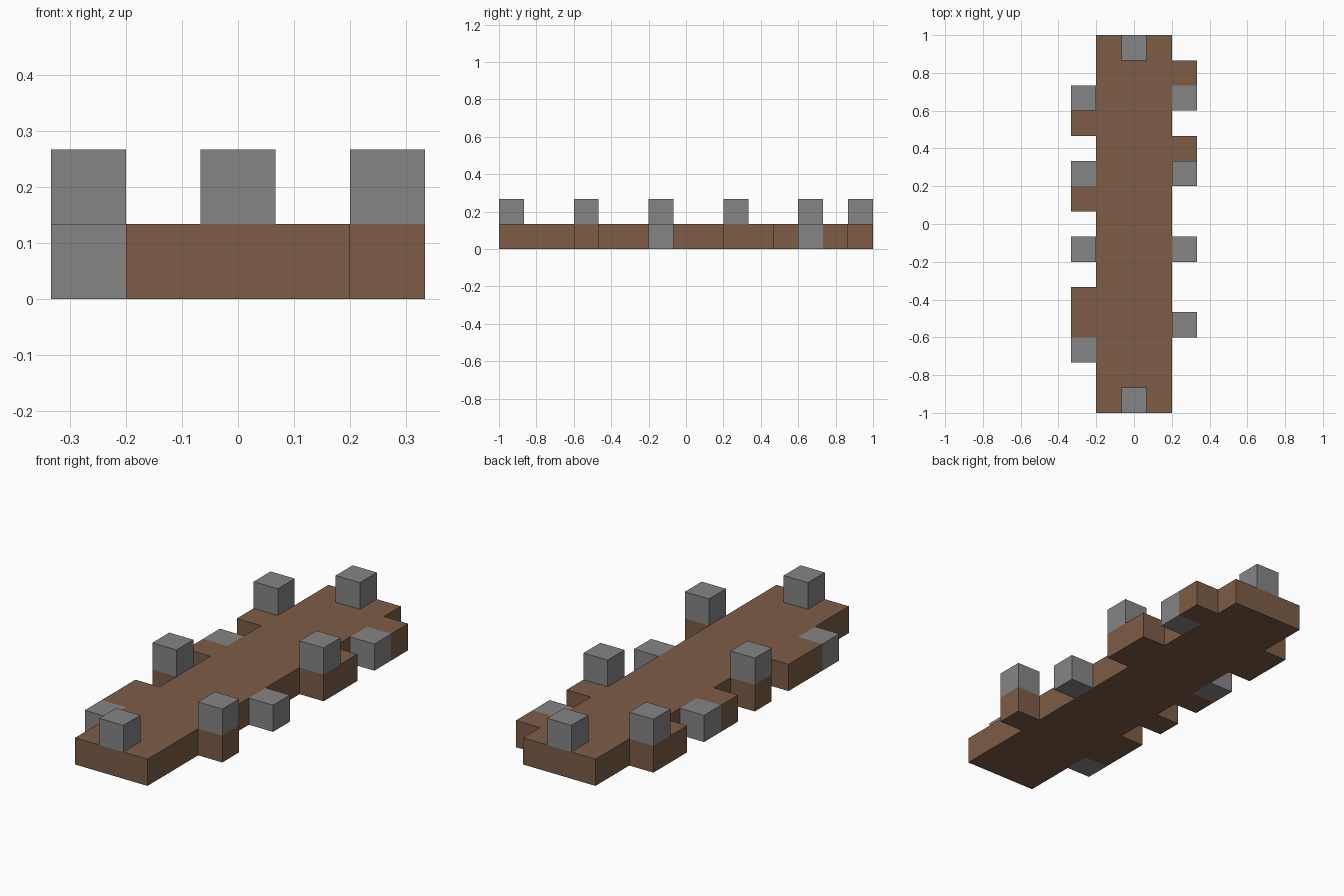
import bpy, bmesh
from mathutils import Matrix, Vector

U = 2 / 15  # edge length of one block

cube = bpy.data.objects.get("Cube")
if cube:
    bpy.data.objects.remove(cube, do_unlink=True)


def material(name, rgb):
    mat = bpy.data.materials.new(name)
    mat.use_nodes = True
    colour = (*rgb, 1)
    mat.diffuse_color = colour
    bsdf = next(n for n in mat.node_tree.nodes if n.type == "BSDF_PRINCIPLED")
    bsdf.inputs["Base Color"].default_value = colour
    return mat


def finish(name, bm, mat):
    bmesh.ops.recalc_face_normals(bm, faces=bm.faces)
    mesh = bpy.data.meshes.new(name)
    bm.to_mesh(mesh)
    bm.free()
    mesh.materials.append(mat)
    obj = bpy.data.objects.new(name, mesh)
    bpy.context.collection.objects.link(obj)
    return obj


def centre(col, row, level):
    """Centre of a block: column from the middle, row from the front."""
    return Vector((col * U, (row - 7) * U, (level + 0.5) * U))


def deck(name, cells, mat):
    """One slab whose outline follows the given cells."""
    bm = bmesh.new()
    for col, row in cells:
        c = centre(col, row, -0.5)
        corners = [(-1, -1), (1, -1), (1, 1), (-1, 1)]
        bm.faces.new([bm.verts.new(c + Vector((x, y, 0)) * U / 2) for x, y in corners])
    bmesh.ops.remove_doubles(bm, verts=bm.verts, dist=0.001)
    bmesh.ops.dissolve_limit(bm, angle_limit=0.01, verts=bm.verts, edges=bm.edges)
    grown = bmesh.ops.extrude_face_region(bm, geom=bm.faces[:], use_keep_orig=True)
    top = [v for v in grown["geom"] if isinstance(v, bmesh.types.BMVert)]
    bmesh.ops.translate(bm, verts=top, vec=(0, 0, U))
    return finish(name, bm, mat)


def block(name, col, row, level, mat):
    bm = bmesh.new()
    bmesh.ops.create_cube(bm, size=U, matrix=Matrix.Translation(centre(col, row, level)))
    return finish(name, bm, mat)


brown = material("brown_wood", (0.205, 0.107, 0.061))
grey = material("grey_stone", (0.235, 0.235, 0.235))

# Wooden deck with side ledges
ledges = {2: (3, 9, 10, 13), -2: (3, 4, 6, 8, 11, 12)}
cells = [(col, row) for col in (-1, 0, 1) for row in range(15)]
cells += [(col, row) for col, rows in ledges.items() for row in rows]
deck("deck", cells, brown)

# Raised stone blocks, on both ends and on the ledges
block("front_end_block", 0, 0, 1, grey)
block("back_end_block", 0, 14, 1, grey)
raised = {2: (3, 9), -2: (6, 12)}
# Low stone blocks, level with the deck
low = {2: (6, 12), -2: (2, 9)}
for kind, level, layout in (("raised", 1, raised), ("low", 0, low)):
    for col, rows in layout.items():
        side = "left" if col > 0 else "right"
        for place, row in zip(("front", "back"), rows):
            block(f"{kind}_{side}_{place}_block", col, row, level, grey)
